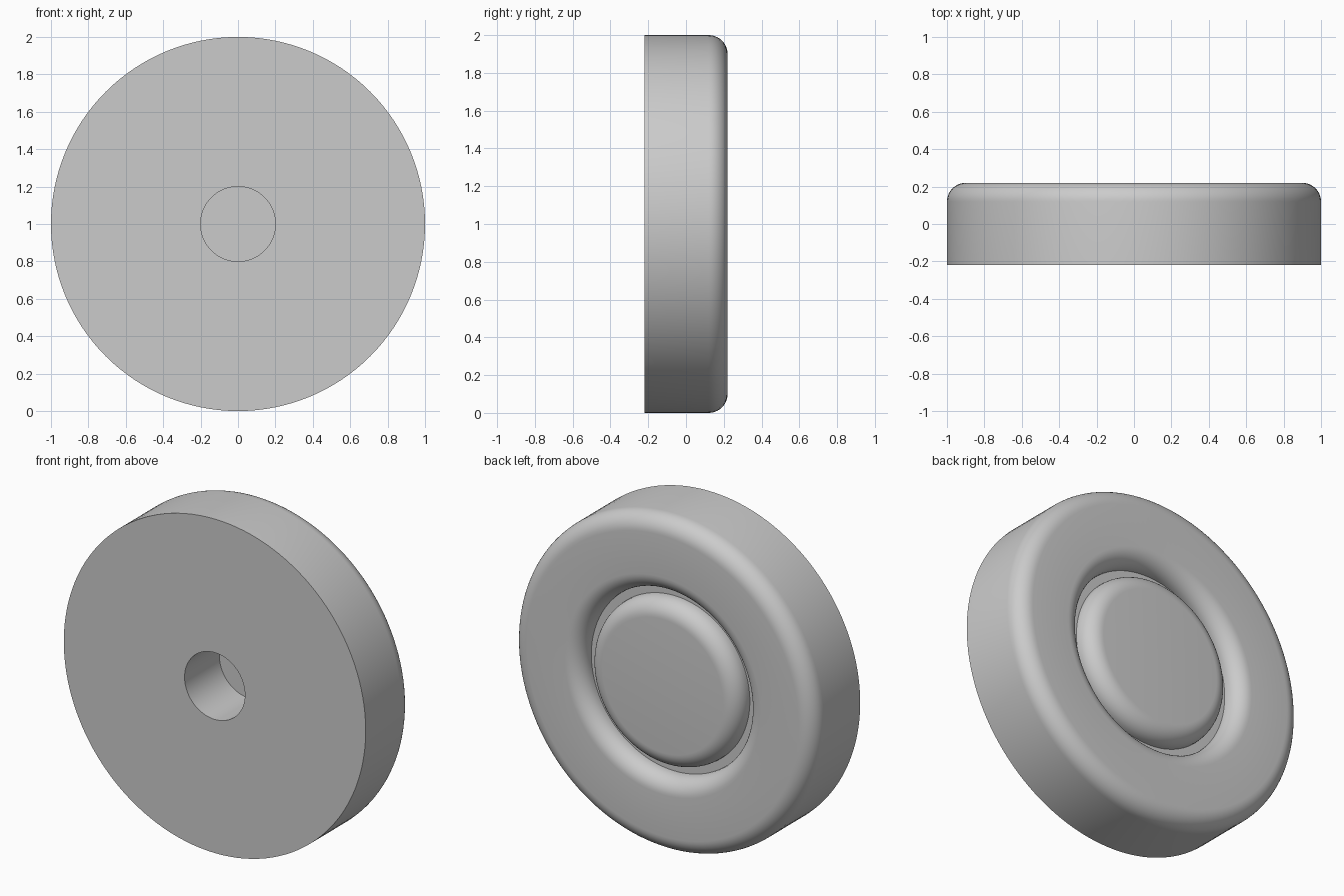
import bpy
import math
from mathutils import Matrix

SEGMENTS = 128
FILLET = 0.1
FRONT, BACK = -0.22, 0.22
FLOOR = 0.11  # floor of the rear groove and of the front bore

cube = bpy.data.objects.get("Cube")
if cube:
    bpy.data.objects.remove(cube, do_unlink=True)

grey = bpy.data.materials.new("plain_grey")
grey.use_nodes = True
colour = (0.6, 0.6, 0.6, 1)
grey.diffuse_color = colour
grey.node_tree.nodes["Principled BSDF"].inputs["Base Color"].default_value = colour


def fillet(radius, direction, steps=10):
    """Quarter round from a wall of the given radius up to the back face."""
    pts = []
    for i in range(steps + 1):
        a = math.pi / 2 * i / steps
        r = radius + direction * FILLET * (1 - math.cos(a))
        pts.append((r, BACK - FILLET + FILLET * math.sin(a)))
    return pts


def lathe(name, profile):
    """Revolve (radius, y) points about the y axis, capping points on the axis."""
    verts, rings, faces = [], [], []
    for r, y in profile:
        count = SEGMENTS if r else 1
        rings.append(range(len(verts), len(verts) + count))
        for i in range(count):
            a = math.tau * i / SEGMENTS
            verts.append((r * math.cos(a), y, r * math.sin(a)))
    for a, b in zip(rings, rings[1:]):
        if len(a) == 1:
            faces.append(list(b))
        elif len(b) == 1:
            faces.append(list(reversed(a)))
        else:
            for i in range(SEGMENTS):
                j = (i + 1) % SEGMENTS
                faces.append((a[i], b[i], b[j], a[j]))
    mesh = bpy.data.meshes.new(name)
    mesh.from_pydata(verts, [], faces)
    mesh.transform(Matrix.Translation((0, 0, 1)))
    mesh.materials.append(grey)
    obj = bpy.data.objects.new(name, mesh)
    bpy.context.collection.objects.link(obj)
    bpy.ops.object.select_all(action="DESELECT")
    obj.select_set(True)
    bpy.context.view_layer.objects.active = obj
    bpy.ops.object.mode_set(mode="EDIT")
    bpy.ops.mesh.select_all(action="SELECT")
    bpy.ops.mesh.normals_make_consistent(inside=False)
    bpy.ops.object.mode_set(mode="OBJECT")
    bpy.ops.object.shade_smooth_by_angle(angle=math.radians(30))
    return obj


# One solid: blind bore, flat front, rounded rim, rear groove and round boss
bore = [(0, FLOOR), (0.2, FLOOR), (0.2, FRONT)]
rim = [(1, FRONT)] + fillet(1, -1)
groove_lip = list(reversed(fillet(0.55, 1))) + [(0.55, FLOOR)]
boss = [(0.5, FLOOR)] + fillet(0.5, -1) + [(0, BACK)]
lathe("wheel_disc", bore + rim + groove_lip + boss)
